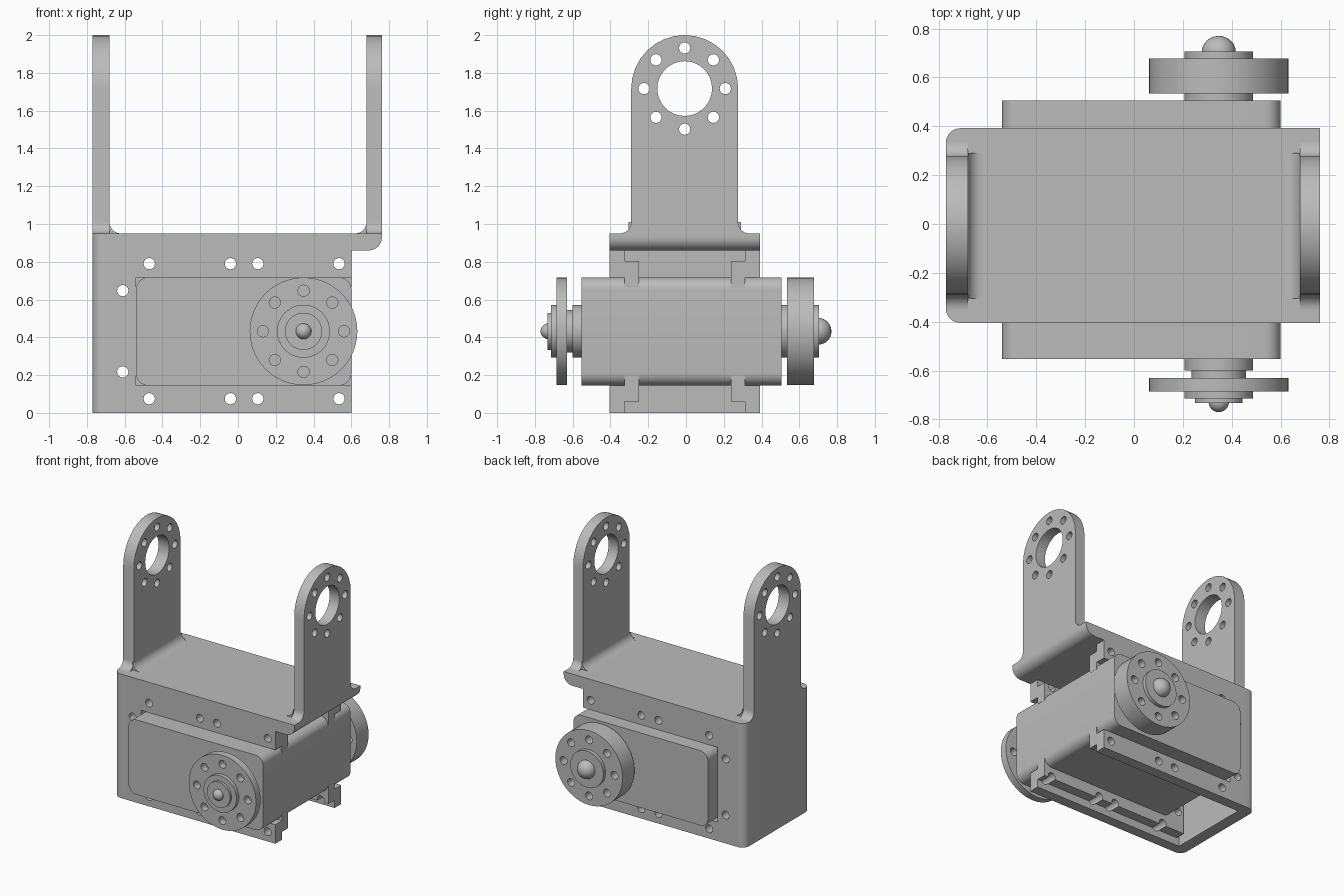
import bpy, bmesh
from math import cos, sin, pi, radians
from mathutils import Matrix

cube = bpy.data.objects.get("Cube")
if cube:
    bpy.data.objects.remove(cube, do_unlink=True)

grey = bpy.data.materials.new("metal grey")
grey.use_nodes = True
COLOUR = (0.5, 0.5, 0.5, 1)
grey.diffuse_color = COLOUR
grey.node_tree.nodes["Principled BSDF"].inputs["Base Color"].default_value = COLOUR

# Outline plane -> world: columns are where outline u, v and thickness go
PLANES = {
    "XZ": Matrix(((1, 0, 0), (0, 0, 1), (0, 1, 0))).to_4x4(),
    "YZ": Matrix(((0, 0, 1), (1, 0, 0), (0, 1, 0))).to_4x4(),
    "XY": Matrix.Identity(4),
}
parts = []


def finish(name, mesh):
    mesh.name = name
    mesh.materials.clear()
    mesh.materials.append(grey)
    obj = bpy.data.objects.new(name, mesh)
    bpy.context.collection.objects.link(obj)
    parts.append(obj)
    return obj


def arc(u, v, r, start, end, n=8):
    return [(u + r * cos(radians(start + (end - start) * i / n)),
             v + r * sin(radians(start + (end - start) * i / n))) for i in range(n + 1)]


def circle(u, v, r, n=32):
    return arc(u, v, r, 0, 360, n)[:-1]


def ring(u, v, radius=0.215, r=0.03, count=8):
    return [circle(u + radius * cos(2 * pi * i / count),
                   v + radius * sin(2 * pi * i / count), r, 16) for i in range(count)]


def slab(name, plane, outline, lo, hi, holes=()):
    """Filled outline with holes, given thickness from lo to hi."""
    curve = bpy.data.curves.new(name, "CURVE")
    curve.dimensions = "2D"
    curve.fill_mode = "BOTH"
    curve.extrude = (hi - lo) / 2
    for loop in [outline, *holes]:
        spline = curve.splines.new("POLY")
        spline.points.add(len(loop) - 1)
        for point, (u, v) in zip(spline.points, loop):
            point.co = (u, v, 0, 1)
        spline.use_cyclic_u = True
    temp = bpy.data.objects.new(name + " curve", curve)
    bpy.context.collection.objects.link(temp)
    deps = bpy.context.evaluated_depsgraph_get()
    mesh = bpy.data.meshes.new_from_object(temp.evaluated_get(deps))
    bpy.data.objects.remove(temp, do_unlink=True)
    bpy.data.curves.remove(curve)
    bm = bmesh.new()
    bm.from_mesh(mesh)
    bmesh.ops.remove_doubles(bm, verts=bm.verts, dist=0.0002)
    bm.transform(PLANES[plane] @ Matrix.Translation((0, 0, (lo + hi) / 2)))
    bmesh.ops.recalc_face_normals(bm, faces=bm.faces)
    bm.to_mesh(mesh)
    bm.free()
    return finish(name, mesh)


def dome(name, x, y, z, r, depth):
    bm = bmesh.new()
    bmesh.ops.create_uvsphere(bm, u_segments=24, v_segments=16, radius=1)
    bm.transform(Matrix.Translation((x, y, z)) @ Matrix.Diagonal((r, depth, r, 1)))
    mesh = bpy.data.meshes.new(name)
    bm.to_mesh(mesh)
    bm.free()
    finish(name, mesh)


# Main dimensions
LEFT, WALL, END, RIGHT = -0.77, -0.68, 0.6, 0.762
FRONT, BACK, MID_Y = -0.405, 0.392, -0.007
UNDER, TOP = 0.86, 0.95
T = 0.08
SCREW_X = (-0.47, -0.04, 0.105, 0.535)
BODY_LO, BODY_HI, BODY_X = 0.145, 0.718, -0.54
MID_Z = 0.432

# Bracket end wall with rounded upright corners
R = 0.06
slab("bracket_end_wall", "XY",
     [(WALL, FRONT), (WALL, BACK)]
     + arc(LEFT + R, BACK - R, R, 90, 180)
     + arc(LEFT + R, FRONT + R, R, 180, 270), 0, TOP)

# Bracket top, with a rounded lower lip
slab("bracket_top", "XZ",
     [(WALL, UNDER), (WALL, TOP), (RIGHT, TOP)]
     + arc(RIGHT - 0.07, UNDER + 0.07, 0.07, 0, -90), FRONT, BACK)

# Bracket side plates, open around the motor body
side = [(WALL, 0), (END, 0), (END, BODY_LO), (BODY_X, BODY_LO),
        (BODY_X, BODY_HI), (END, BODY_HI), (END, UNDER), (WALL, UNDER)]
screws = [circle(x, z, 0.03, 16) for x in SCREW_X for z in (0.075, 0.79)]
end_screws = [circle(-0.61, z, 0.03, 16) for z in (0.217, 0.647)]
slab("front_plate", "XZ", side, FRONT, FRONT + T, screws + end_screws)
slab("back_plate", "XZ", side, BACK - T, BACK, screws + end_screws)

# Motor mounting flanges, notched where the screws pass
lower = [(-0.66, 0.06)]
for x in SCREW_X:
    lower += [(x - 0.03, 0.06)] + arc(x, 0.075, 0.03, 180, 0) + [(x + 0.03, 0.06)]
lower += [(END, 0.06), (END, 0.2), (-0.5, 0.2)]
flange = lower + [(x, 2 * MID_Z - z) for x, z in reversed(lower)]
slab("front_flange", "XZ", flange, FRONT + T, FRONT + T + 0.075, end_screws)
slab("back_flange", "XZ", flange, BACK - T - 0.075, BACK - T, end_screws)

# Upright ears with flared feet and a ring of holes
EAR_Z, EAR_R, FOOT = 1.717, 0.283, 0.06
half = EAR_R + FOOT
ear = (arc(MID_Y + half, TOP + FOOT, FOOT, 270, 180)
       + arc(MID_Y, EAR_Z, EAR_R, 0, 180, 16)
       + arc(MID_Y - half, TOP + FOOT, FOOT, 0, -90))
ear_holes = [circle(MID_Y, EAR_Z, 0.145)] + ring(MID_Y, EAR_Z)
slab("right_ear", "YZ", ear, LEFT, WALL, ear_holes)
slab("left_ear", "YZ", ear, -WALL, RIGHT, ear_holes)

# Bend fillets at the inner foot of each ear
for name, s in (("right_ear_fillet", 1), ("left_ear_fillet", -1)):
    bend = [(WALL, TOP)] + arc(WALL + FOOT, TOP + FOOT, FOOT, 180, 270)
    slab(name, "XZ", [(s * x, z) for x, z in bend],
         MID_Y - EAR_R - 0.015, MID_Y + EAR_R + 0.015)

# Motor body with rounded long edges
B = 0.065
body = (arc(END - B, BODY_HI - B, B, 90, 0) + arc(END - B, BODY_LO + B, B, 0, -90)
        + arc(BODY_X + B, BODY_LO + B, B, -90, -180)
        + arc(BODY_X + B, BODY_HI - B, B, 180, 90))
slab("motor_body", "XZ", body, -0.553, 0.505)

# Round horns on the motor shaft: name, radius, from y, to y
AXIS = 0.347
DISCS = (
    ("front_boss", 0.14, -0.6, -0.553),
    ("front_neck", 0.112, -0.63, -0.6),
    ("front_horn", 0.285, -0.685, -0.63),
    ("front_hub", 0.14, -0.714, -0.685),
    ("front_washer", 0.098, -0.732, -0.714),
    ("back_boss", 0.14, 0.505, 0.535),
    ("back_horn", 0.285, 0.535, 0.678),
    ("back_hub", 0.14, 0.678, 0.705),
)
for name, r, lo, hi in DISCS:
    holes = ring(AXIS, MID_Z) if "horn" in name else ()
    slab(name, "XZ", circle(AXIS, MID_Z, r, 48), lo, hi, holes)
dome("front_screw", AXIS, -0.728, MID_Z, 0.042, 0.042)
dome("back_screw", AXIS, 0.702, MID_Z, 0.07, 0.068)

# Smooth round surfaces, keep edges sharp
bpy.ops.object.select_all(action="DESELECT")
for obj in parts:
    obj.select_set(True)
bpy.context.view_layer.objects.active = parts[0]
bpy.ops.object.shade_smooth_by_angle(angle=radians(35))
